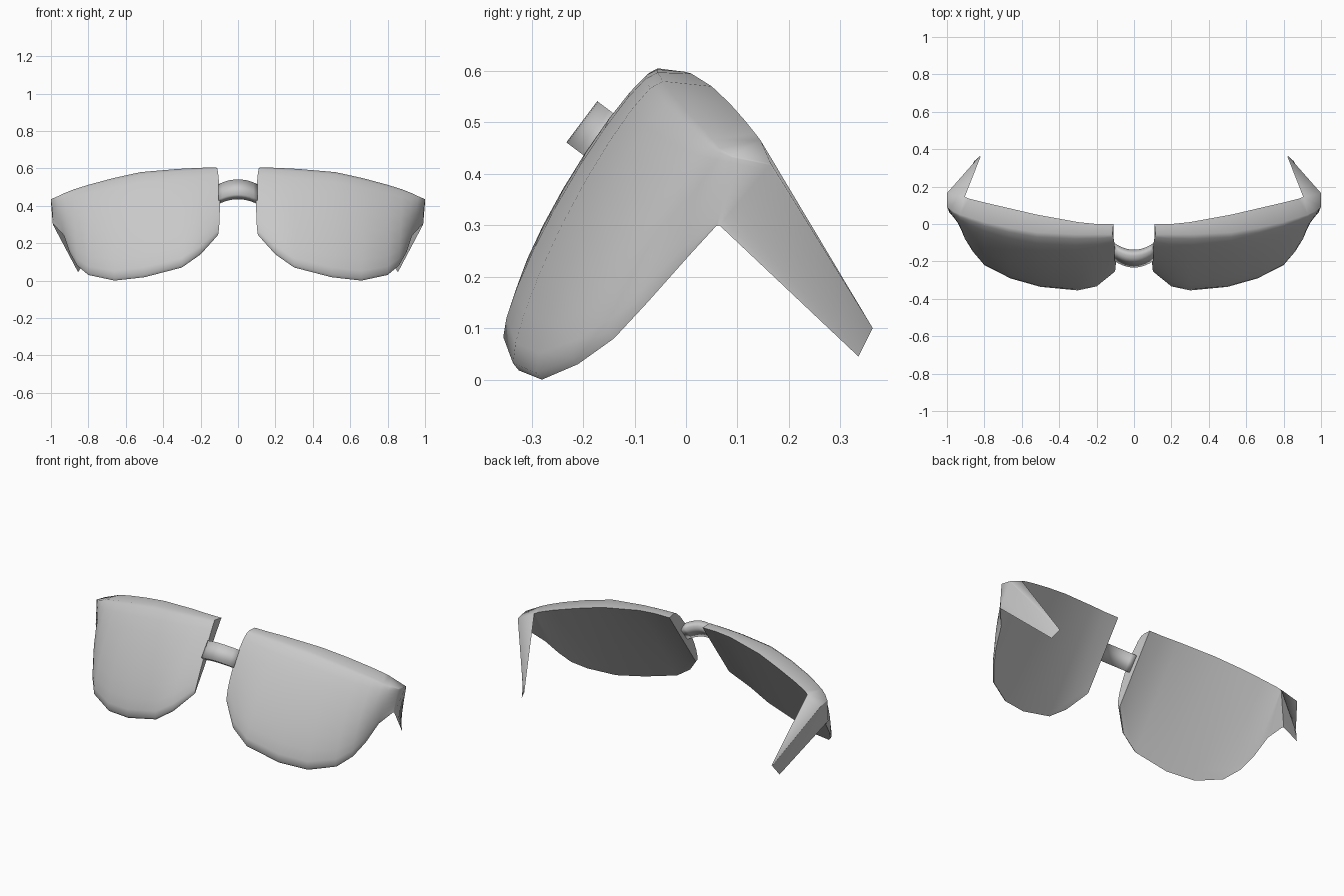
import bpy, bmesh, math
from mathutils import Vector

cube = bpy.data.objects.get("Cube")
if cube:
    bpy.data.objects.remove(cube, do_unlink=True)

grey = bpy.data.materials.new("plain_grey")
grey.use_nodes = True
colour = (0.58, 0.58, 0.58, 1)
grey.diffuse_color = colour
grey.node_tree.nodes["Principled BSDF"].inputs["Base Color"].default_value = colour


def strip_object(name, rows, toward, smooth_angle, closed=False):
    """Skin a list of equally long point rows into one smooth surface facing 'toward'."""
    bm = bmesh.new()
    grid = [[bm.verts.new(p) for p in row] for row in rows]
    count = len(grid[0])
    for a, b in zip(grid, grid[1:]):
        for i in range(count if closed else count - 1):
            j = (i + 1) % count
            bm.faces.new((a[i], a[j], b[j], b[i]))
    if closed:
        bm.faces.new(grid[0])
        bm.faces.new(grid[-1])
    bmesh.ops.remove_doubles(bm, verts=bm.verts, dist=0.0005)
    bmesh.ops.recalc_face_normals(bm, faces=bm.faces)
    bm.normal_update()
    facing = sum((f.normal * f.calc_area() for f in bm.faces), Vector())
    if not closed and facing.dot(toward) < 0:
        bmesh.ops.reverse_faces(bm, faces=bm.faces)
    mesh = bpy.data.meshes.new(name)
    bm.to_mesh(mesh)
    bm.free()
    mesh.materials.append(grey)
    obj = bpy.data.objects.new(name, mesh)
    bpy.context.collection.objects.link(obj)
    bpy.ops.object.select_all(action="DESELECT")
    obj.select_set(True)
    bpy.context.view_layer.objects.active = obj
    bpy.ops.object.shade_smooth_by_angle(angle=math.radians(smooth_angle))


# Ribs of one lens, nose to hinge, then the short arm: back lip, top crest, lower edge
hinge = (.905, .145, .465)
ribs = [
    ((.11, 0, .598), (.115, -.055, .605), (.11, -.25, .24)),
    ((.2, 0, .598), (.2, -.055, .603), (.2, -.325, .14)),
    ((.3, .01, .595), (.32, -.055, .597), (.3, -.345, .07)),
    ((.52, .05, .57), (.52, -.045, .58), (.5, -.325, .018)),
    ((.67, .085, .537), (.67, -.02, .547), (.66, -.28, 0)),
    ((.8, .115, .503), (.8, .01, .512), (.8, -.21, .03)),
    ((.88, .135, .478), (.88, .035, .487), (.86, -.14, .08)),
    (hinge, (.93, .05, .467), (.9, -.075, .15)),
    (hinge, (.965, .065, .45), (.93, .005, .24)),
    (hinge, (1, .09, .435), (.985, .06, .3)),
    (hinge, (1, .165, .42), (.99, .065, .3)),
    ((.82, .36, .1), (.825, .363, .1), (.855, .335, .045)),
]
ARM_START = 9
STEPS = 10


def front_points(index, side):
    """Lip, crest, then a full, round-shouldered curve down to the lower edge."""
    lip, crest, base = (Vector(p) for p in ribs[index])
    points = [lip]
    bulge = 0 if index >= ARM_START else (crest - base).length / 11
    push = Vector((-.4 if index == 0 else 0, -1, 0)) * bulge
    for k in range(STEPS + 1):
        s = (1 - math.cos(math.pi * k / STEPS)) / 2
        points.append(crest.lerp(base, s) + push * max(0, math.sin(math.pi * s)) ** .45)
    return [Vector((p.x * side, p.y, p.z)) for p in points]


def back_points(front):
    """Straight run from the lip to the lower edge, matching the front's point count."""
    return [front[0].lerp(front[-1], k / (STEPS + 1)) for k in range(STEPS + 2)]


# Solid lens with its arm, both sides: rounded front and flat inner face with nose wall
for name, side in (("left", 1), ("right", -1)):
    fronts = [front_points(i, side) for i in range(len(ribs))]
    backs = [back_points(row) for row in fronts]
    strip_object(name + "_lens_and_arm", fronts, Vector((0, -1, 0)), 100)
    strip_object(name + "_inner_face", backs, Vector((0, 1, 0)), 40)
    strip_object(name + "_nose_wall", [fronts[0], backs[0]], Vector((-side, 0, 0)), 40)

# Arched nose bridge: a flat bar swept across the gap
along = Vector((0, .6, .8)) * .05
out = Vector((0, -.8, .6))
rows = []
for k in range(-5, 6):
    x = k * .021
    centre = Vector((x, -.185, .488)) - out * (4 * x * x)
    half = out * .022
    rows.append([centre + along + half, centre - along + half,
                 centre - along - half, centre + along - half])
strip_object("nose_bridge", rows, out, 100, closed=True)
